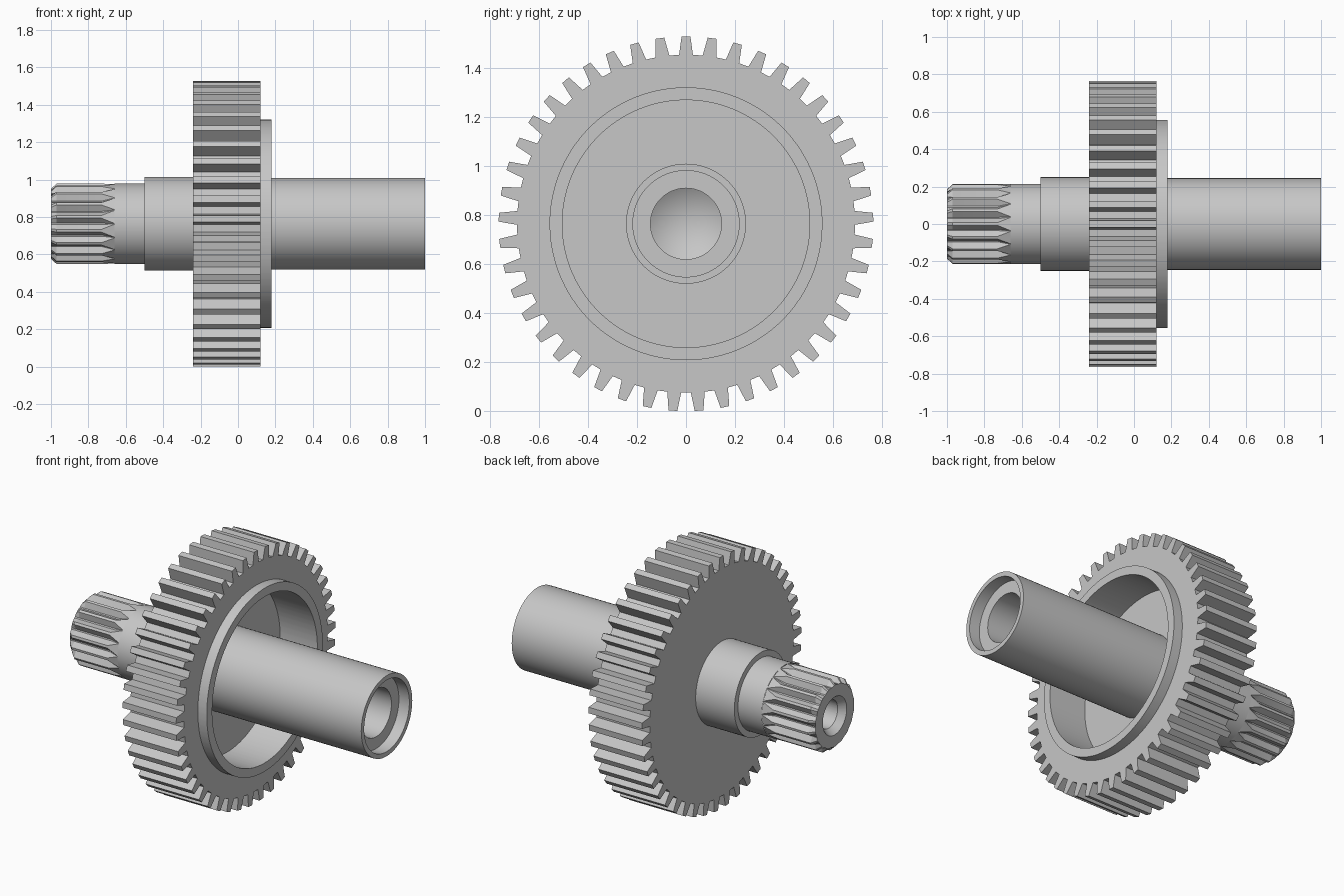
import bpy
import bmesh
from math import cos, sin, pi, radians

AXIS_Z = 0.764

cube = bpy.data.objects.get("Cube")
if cube:
    bpy.data.objects.remove(cube, do_unlink=True)

steel = bpy.data.materials.new("grey_steel")
steel.use_nodes = True
grey = (0.57, 0.57, 0.57, 1)
steel.diffuse_color = grey
steel.node_tree.nodes["Principled BSDF"].inputs["Base Color"].default_value = grey


def circle(x, r, angles):
    """Round section: list of (x, radius, angle)."""
    return [(x, r, a) for a in angles]


def toothed(x, count, phase, corners):
    """Section repeating (radius, angle offset) corners around the axis."""
    step = 2 * pi / count
    return [(x, r, phase + k * step + a) for k in range(count) for r, a in corners]


def loft(name, rings, closed=False):
    """Skin a chain of sections along the x axis."""
    bm = bmesh.new()
    loops = [[bm.verts.new((x, r * cos(a), AXIS_Z + r * sin(a))) for x, r, a in ring]
             for ring in rings]
    following = loops[1:] + ([loops[0]] if closed else [])
    for p, q in zip(loops, following):
        for j in range(len(p)):
            k = (j + 1) % len(p)
            bm.faces.new((p[j], p[k], q[k], q[j]))
    bmesh.ops.remove_doubles(bm, verts=bm.verts, dist=1e-5)
    mesh = bpy.data.meshes.new(name)
    bm.to_mesh(mesh)
    bm.free()
    mesh.materials.append(steel)
    obj = bpy.data.objects.new(name, mesh)
    bpy.context.collection.objects.link(obj)
    bpy.ops.object.select_all(action="DESELECT")
    obj.select_set(True)
    bpy.context.view_layer.objects.active = obj
    bpy.ops.object.shade_smooth_by_angle(angle=radians(20))
    return obj


# Gear wheel with raised rim and deep recess on the +x side
tooth = [(0.69, -0.041), (0.765, -0.0235), (0.765, 0.0235), (0.69, 0.041)]
back = toothed(-0.24, 45, pi / 2, tooth)
front = toothed(0.12, 45, pi / 2, tooth)
around = [a for _, _, a in back]
rim = [(0.12, 0.557), (0.18, 0.557), (0.18, 0.505), (-0.07, 0.505), (-0.07, 0.235)]
loft("gear_wheel",
     [circle(-0.24, 0.235, around), back, front] + [circle(x, r, around) for x, r in rim],
     closed=True)

# Stepped shaft with counterbore and blind drilled hole
even = [2 * pi * i / 72 for i in range(72)]
shaft = [(-0.66, 0.215), (-0.5, 0.215), (-0.5, 0.25), (-0.2, 0.25), (-0.2, 0.245),
         (1, 0.245), (1, 0.217), (0.93, 0.217), (0.93, 0.145), (0.4, 0.145), (0.31, 0)]
loft("shaft", [circle(x, r, even) for x, r in shaft])

# Splined end with centre hole, chamfer and pointed groove run-outs
pitch = 2 * pi / 18


def spline_ring(x, valley, crest, floor, edge):
    corners = [(crest, -edge * pitch), (valley, -floor * pitch),
               (valley, floor * pitch), (crest, edge * pitch)]
    return toothed(x, 18, 0, corners)


groove = spline_ring(-1, 0.184, 0.187, 0.06, 0.40)
angles = [a for _, _, a in groove]
hole = [(-0.65, 0), (-0.7, 0.085), (-0.96, 0.085), (-1, 0.115)]
loft("splined_end", [circle(x, r, angles) for x, r in hole] + [
    groove,
    spline_ring(-0.97, 0.184, 0.215, 0.06, 0.40),
    spline_ring(-0.73, 0.184, 0.215, 0.06, 0.40),
    spline_ring(-0.66, 0.215, 0.215, 0.01, 0.03),
])
